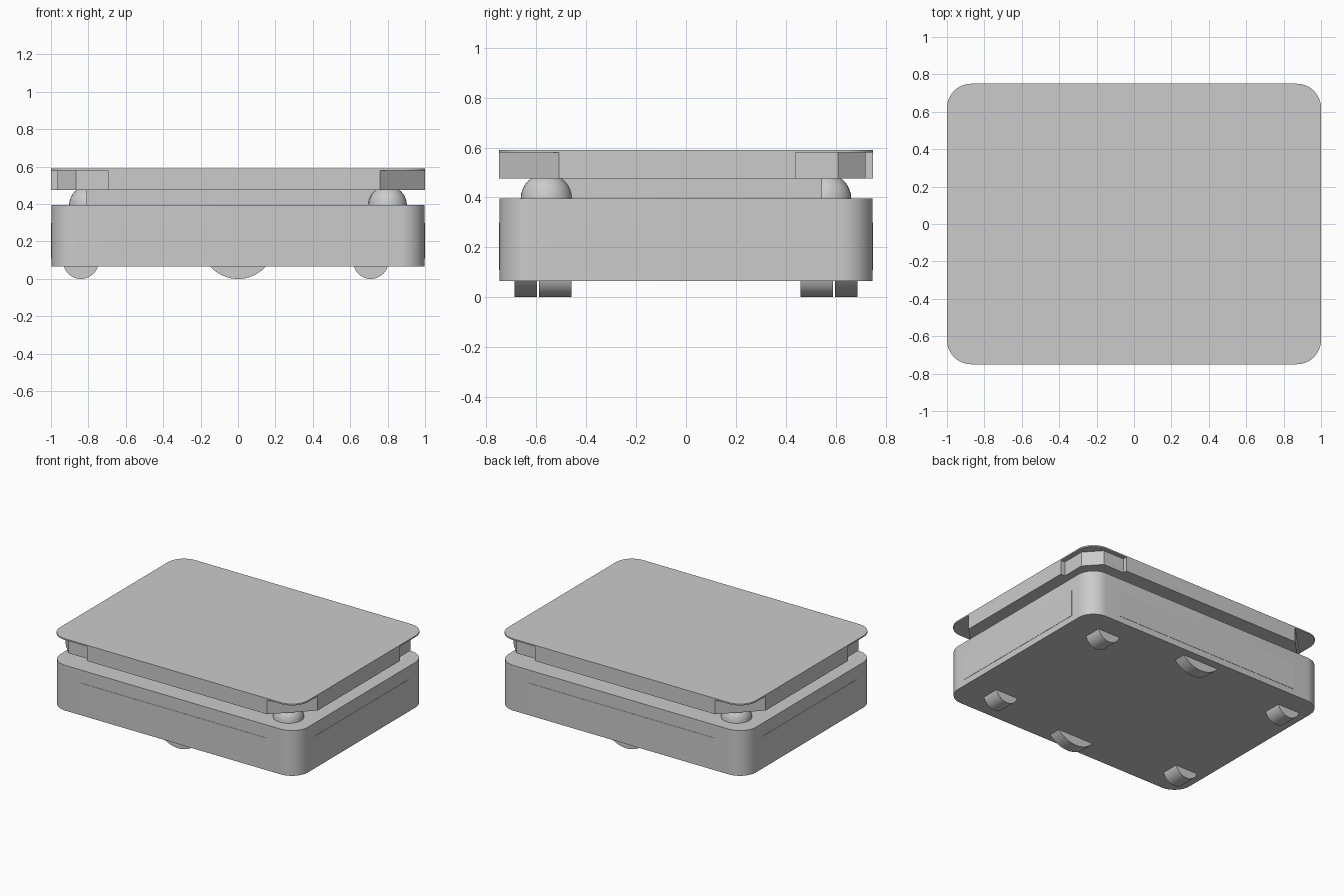
import bpy, bmesh, math

if "Cube" in bpy.data.objects:
    bpy.data.objects.remove(bpy.data.objects["Cube"])

grey = bpy.data.materials.new("light grey")
grey.diffuse_color = (0.6, 0.6, 0.6, 1)
grey.use_nodes = True
grey.node_tree.nodes["Principled BSDF"].inputs["Base Color"].default_value = grey.diffuse_color


def finish(name, bm, smooth=True):
    bmesh.ops.recalc_face_normals(bm, faces=bm.faces)
    mesh = bpy.data.meshes.new(name)
    bm.to_mesh(mesh)
    bm.free()
    mesh.materials.append(grey)
    ob = bpy.data.objects.new(name, mesh)
    bpy.context.collection.objects.link(ob)
    if smooth:
        bpy.ops.object.select_all(action='DESELECT')
        ob.select_set(True)
        bpy.context.view_layer.objects.active = ob
        bpy.ops.object.shade_smooth_by_angle(angle=math.radians(25))
    return ob


def extrude(name, outline, offset, smooth=True):
    bm = bmesh.new()
    face = bm.faces.new([bm.verts.new(p) for p in outline])
    geom = bmesh.ops.extrude_face_region(bm, geom=[face])["geom"]
    bmesh.ops.translate(bm, vec=offset, verts=[g for g in geom if isinstance(g, bmesh.types.BMVert)])
    return finish(name, bm, smooth)


def rounded(hx, hy, r, z, n=12):
    pts = []
    for i, (sx, sy) in enumerate([(1, 1), (-1, 1), (-1, -1), (1, -1)]):
        for k in range(n + 1):
            a = math.pi / 2 * (i + k / n)
            pts.append((sx * (hx - r) + r * math.cos(a), sy * (hy - r) + r * math.sin(a), z))
    return pts


def box(name, x0, x1, y0, y1, z0, z1):
    return extrude(name, [(x0, y0, z0), (x1, y0, z0), (x1, y1, z0), (x0, y1, z0)], (0, 0, z1 - z0), False)


# Main housing and top plate
extrude("housing", rounded(0.998, 0.748, 0.13, 0.065), (0, 0, 0.33))
extrude("top_plate", rounded(1.0, 0.75, 0.13, 0.58), (0, 0, 0.01))

# Slightly raised side panels
for s in (-1, 1):
    box("long_side_panel", -0.75, 0.75, s * 0.74, s * 0.75, 0.11, 0.30)
    box("short_side_panel", s * 0.99, s * 1.0, -0.55, 0.55, 0.11, 0.30)

# Platform under the plate: two chamfered corners, two notched corners
half = [(0.76, -0.75), (1, -0.51), (1, 0.44), (0.965, 0.44), (0.965, 0.61),
        (0.865, 0.72), (0.695, 0.72), (0.695, 0.75)]
outline = half + [(-x, -y) for x, y in half]
extrude("platform", [(x, y, 0.475) for x, y in outline], (0, 0, 0.105), False)

# Inner riser between housing and platform
box("riser", -0.81, 0.81, -0.545, 0.545, 0.39, 0.48)

# Domes at two opposite corners
for s in (-1, 1):
    bm = bmesh.new()
    bmesh.ops.create_uvsphere(bm, u_segments=32, v_segments=16, radius=0.103)
    bmesh.ops.bisect_plane(bm, geom=bm.verts[:] + bm.edges[:] + bm.faces[:], dist=1e-5,
                           plane_co=(0, 0, 0), plane_no=(0, 0, 1), clear_inner=True)
    bmesh.ops.holes_fill(bm, edges=[e for e in bm.edges if e.is_boundary])
    bmesh.ops.translate(bm, vec=(s * 0.8, -s * 0.56, 0.394), verts=bm.verts)
    finish("dome", bm)


# Feet: arc segments extruded along y
def foot(name, x, y, half_w, width, n=20):
    depth = 0.065
    r = (half_w ** 2 + depth ** 2) / (2 * depth)
    a = math.asin(half_w / r)
    pts = []
    for k in range(n + 1):
        t = -a + 2 * a * k / n
        pts.append((x + r * math.sin(t), y - width / 2, r - r * math.cos(t)))
    extrude(name, pts, (0, width, 0))


for s in (-1, 1):
    foot("corner_foot", -0.84, s * 0.525, 0.09, 0.13)
    foot("corner_foot", 0.71, s * 0.525, 0.09, 0.13)
    foot("middle_foot", 0, s * 0.643, 0.147, 0.09)
